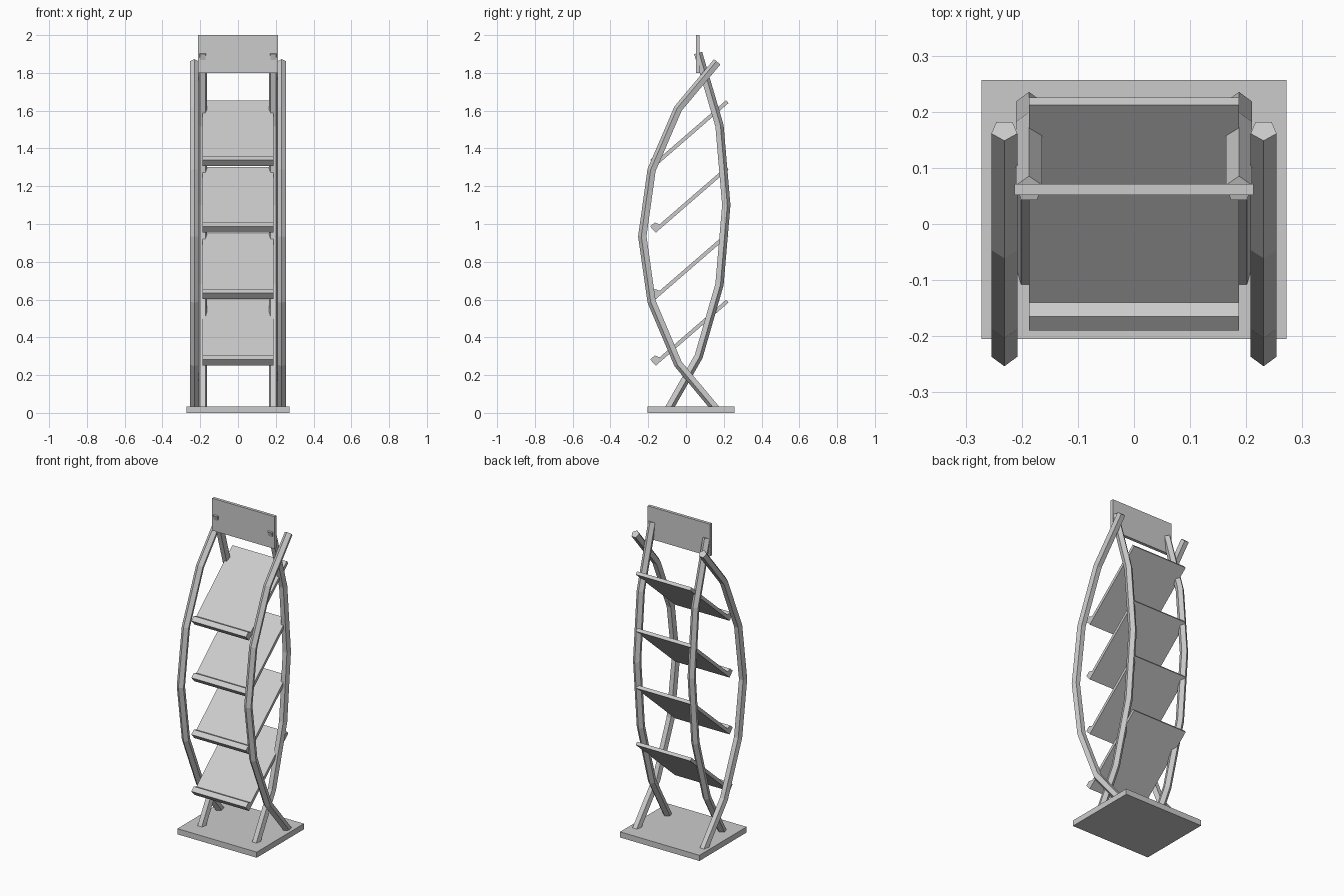
import bpy, bmesh, math
from mathutils import Vector

old = bpy.data.objects.get("Cube")
if old:
    bpy.data.objects.remove(old, do_unlink=True)

grey = bpy.data.materials.new("light_grey")
grey.use_nodes = True
grey.diffuse_color = (0.6, 0.6, 0.6, 1)
grey.node_tree.nodes["Principled BSDF"].inputs["Base Color"].default_value = (0.6, 0.6, 0.6, 1)


def finish(name, bm):
    bmesh.ops.recalc_face_normals(bm, faces=bm.faces)
    mesh = bpy.data.meshes.new(name)
    bm.to_mesh(mesh)
    bm.free()
    mesh.materials.append(grey)
    obj = bpy.data.objects.new(name, mesh)
    bpy.context.scene.collection.objects.link(obj)
    return obj


def loft(name, rings):
    """Skin closed rings of points in order and cap both ends."""
    bm = bmesh.new()
    loops = [[bm.verts.new(p) for p in ring] for ring in rings]
    n = len(loops[0])
    for a, b in zip(loops, loops[1:]):
        for i in range(n):
            j = (i + 1) % n
            bm.faces.new((a[i], a[j], b[j], b[i]))
    bm.faces.new(loops[0])
    bm.faces.new(loops[-1])
    return finish(name, bm)


def extrude_x(name, profile, half_width):
    """Prism from a (y, z) profile, centred across x."""
    return loft(name, [[(x, y, z) for y, z in profile] for x in (-half_width, half_width)])


def box(name, half_width, y0, y1, z0, z1):
    return extrude_x(name, [(y0, z0), (y1, z0), (y1, z1), (y0, z1)], half_width)


def post(name, x, path, facing, radius=0.0243):
    """Five-sided bar mitred along a (y, z) path, one edge pointing outward."""
    pts = [Vector(p) for p in path]
    rings = []
    for i, p in enumerate(pts):
        before = (p - pts[i - 1]).normalized() if i else None
        after = (pts[i + 1] - p).normalized() if i < len(pts) - 1 else None
        before, after = before or after, after or before
        along = (before + after).normalized()
        normal = Vector((along.y, -along.x)) * facing / along.dot(after)
        ring = []
        for k in range(5):
            a = math.tau * k / 5
            q = p + normal * radius * math.cos(a)
            ring.append((x + radius * math.sin(a), q.x, q.y))
        rings.append(ring)
    return loft(name, rings)


# Base and header panel
box("base", 0.272, -0.205, 0.257, 0, 0.035)
box("header_panel", 0.213, 0.052, 0.071, 1.8, 2.0)

# Bowed posts, crossing near the bottom and the top
front_path = [(0.165, 0.015), (-0.04, 0.26), (-0.18, 0.59), (-0.229, 0.935),
              (-0.18, 1.285), (-0.04, 1.61), (0.167, 1.857)]
back_path = [(-0.097, 0.015), (0.065, 0.3), (0.175, 0.68), (0.211, 1.1),
             (0.175, 1.52), (0.062, 1.905)]
for side, s in (("left", 1), ("right", -1)):
    post("front_post_" + side, s * 0.231, front_path, -1)
    post("back_post_" + side, s * 0.187, back_path, 1)

# Sloping shelves with a raised front lip
shelf = [(0.225, 0.584), (0.212, 0.599), (-0.14, 0.294),
         (-0.165, 0.304), (-0.19, 0.283), (-0.16, 0.25)]
for i in range(4):
    extrude_x("shelf_%d" % (i + 1), [(y, z + 0.352 * i) for y, z in shelf], 0.187)
